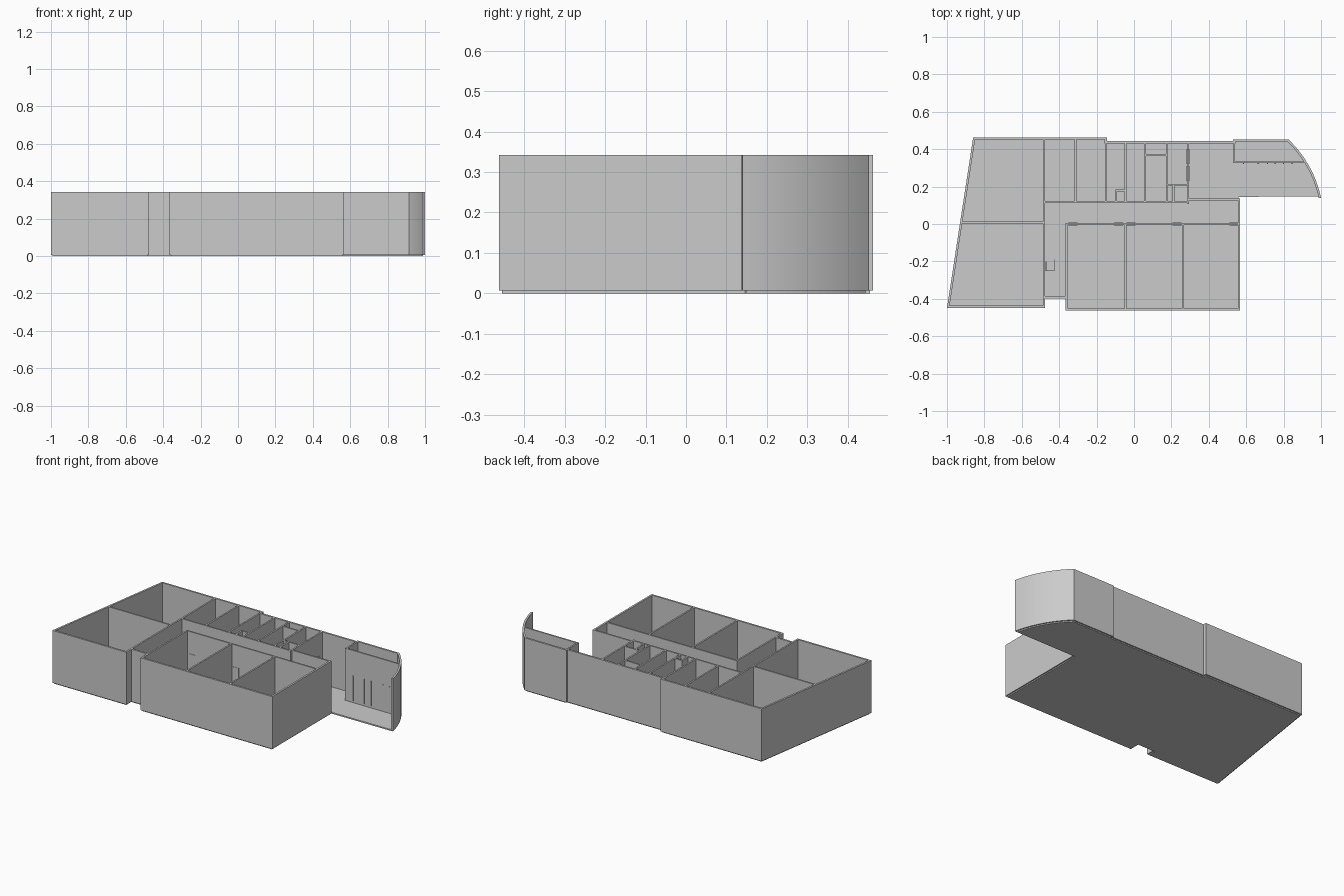
import bpy, bmesh, math
from mathutils import Vector

if "Cube" in bpy.data.objects:
    bpy.data.objects.remove(bpy.data.objects["Cube"])

Z0, Z1 = 0.007, 0.342      # wall base and top
T_OUT, T_IN = 0.012, 0.010  # wall thicknesses


def finish(bm, name, smooth=False):
    bmesh.ops.recalc_face_normals(bm, faces=bm.faces)
    me = bpy.data.meshes.new(name)
    bm.to_mesh(me)
    bm.free()
    ob = bpy.data.objects.new(name, me)
    bpy.context.collection.objects.link(ob)
    if smooth:
        bpy.context.view_layer.objects.active = ob
        ob.select_set(True)
        bpy.ops.object.shade_smooth_by_angle(angle=math.radians(20))
        ob.select_set(False)
    return ob


def offset(path, d, closed=False):
    """Mitred offset of a path to its left side."""
    out, n = [], len(path)
    for i, p in enumerate(path):
        normals = []
        for a, b in ((i - 1, i), (i, i + 1)):
            if closed or (a >= 0 and b < n):
                e = (path[b % n] - path[a % n]).normalized()
                normals.append(Vector((-e.y, e.x)))
        n1, n2 = normals[0], normals[-1]
        out.append(p + (n1 + n2) * d / (1 + n1.dot(n2)))
    return out


def strip_wall(name, path, t, smooth=False):
    bm = bmesh.new()
    rows = []
    for p, q in zip(path, offset(path, t)):
        rows.append([bm.verts.new((v.x, v.y, z))
                     for v, z in ((p, Z0), (q, Z0), (q, Z1), (p, Z1))])
    for a, b in zip(rows, rows[1:]):
        for k in range(4):
            m = (k + 1) % 4
            bm.faces.new((a[k], a[m], b[m], b[k]))
    bm.faces.new(rows[0])
    bm.faces.new(rows[-1])
    return finish(bm, name, smooth)


def box(name, x0, x1, y0, y1, z0=Z0, z1=Z1):
    bm = bmesh.new()
    bmesh.ops.create_cube(bm, size=1)
    for v in bm.verts:
        v.co = ((x0 + x1) / 2 + v.co.x * (x1 - x0),
                (y0 + y1) / 2 + v.co.y * (y1 - y0),
                (z0 + z1) / 2 + v.co.z * (z1 - z0))
    return finish(bm, name)


def wall_x(name, y, x0, x1, t=T_IN):
    return box(name, x0, x1, y - t / 2, y + t / 2)


def wall_y(name, x, y0, y1, t=T_IN):
    return box(name, x - t / 2, x + t / 2, y0, y1)


# Curved entrance wall as a shallow circular arc
a, b, sag = Vector((1.0, 0.14)), Vector((0.826, 0.452)), 0.027
chord = b - a
half = chord.length / 2
R = (half * half + sag * sag) / (2 * sag)
out_n = Vector((chord.y, -chord.x)).normalized()
centre = (a + b) / 2 - out_n * (R - sag)
ang = math.asin(half / R)
base = math.atan2(out_n.y, out_n.x)
N = 16
arc = [centre + R * Vector((math.cos(t), math.sin(t)))
       for t in (base - ang + 2 * ang * i / N for i in range(N + 1))]

# Outer perimeter, anticlockwise, open at the entrance porch
outline = arc + [Vector(p) for p in (
    (0.53, 0.452), (0.53, 0.443), (-0.145, 0.443), (-0.145, 0.463),
    (-0.86, 0.463), (-1.0, -0.449), (-0.475, -0.449), (-0.475, -0.398),
    (-0.366, -0.398), (-0.366, -0.463), (0.567, -0.463), (0.567, 0.137))]
strip_wall("outer_wall", outline, T_OUT, True)

# Floor slab, slightly inset from the walls
bm = bmesh.new()
face = bm.faces.new([bm.verts.new((p.x, p.y, 0))
                     for p in offset(outline, 0.008, True)])
ext = bmesh.ops.extrude_face_region(bm, geom=[face], use_keep_orig=True)
for v in ext["geom"]:
    if isinstance(v, bmesh.types.BMVert):
        v.co.z = 0.0085
finish(bm, "floor_slab")

# Partitions running along x: (y, x0, x1)
for i, (y, x0, x1) in enumerate((
        (0.008, -0.925, -0.48), (0.118, -0.48, 0.295), (0.13, 0.29, 0.566),
        (0.0, -0.366, 0.566), (0.368, 0.058, 0.175), (0.21, 0.175, 0.29),
        (0.18, -0.10, -0.045), (0.33, 0.53, 0.918))):
    wall_x(f"cross_partition_{i}", y, x0, x1)

# Partitions running along y: (x, y0, y1)
for i, (x, y0, y1) in enumerate((
        (-0.481, -0.44, 0.455), (-0.312, 0.118, 0.455), (-0.151, 0.118, 0.455),
        (-0.045, 0.118, 0.437), (0.058, 0.118, 0.437), (0.175, 0.118, 0.437),
        (0.29, 0.108, 0.437), (0.212, 0.118, 0.21), (-0.097, 0.118, 0.18),
        (-0.36, -0.455, 0.0), (-0.045, -0.455, 0.0), (0.262, -0.455, 0.0),
        (0.536, 0.33, 0.447))):
    wall_y(f"long_partition_{i}", x, y0, y1)

# Classroom doors standing slightly proud of the corridor wall
for i, x in enumerate((-0.325, -0.082, -0.015, 0.23, 0.535)):
    box(f"corridor_door_{i}", x - 0.024, x + 0.024, -0.007, 0.007, Z0, 0.2)

# Lobby doors
for i, y in enumerate((0.27, 0.36)):
    box(f"lobby_door_{i}", 0.282, 0.298, y - 0.04, y + 0.04, Z0, 0.2)

# Small screen in the side passage
box("passage_screen_left", -0.472, -0.468, -0.25, -0.20, Z0, 0.2)
box("passage_screen_back", -0.472, -0.425, -0.252, -0.248, Z0, 0.2)
box("passage_screen_right", -0.429, -0.425, -0.25, -0.19, Z0, 0.2)

# Thin upright trims on the porch wall
for i, x in enumerate((0.586, 0.664, 0.713, 0.755, 0.80, 0.846)):
    box(f"porch_trim_{i}", x - 0.003, x + 0.003, 0.322, 0.328, 0.02, 0.18)
